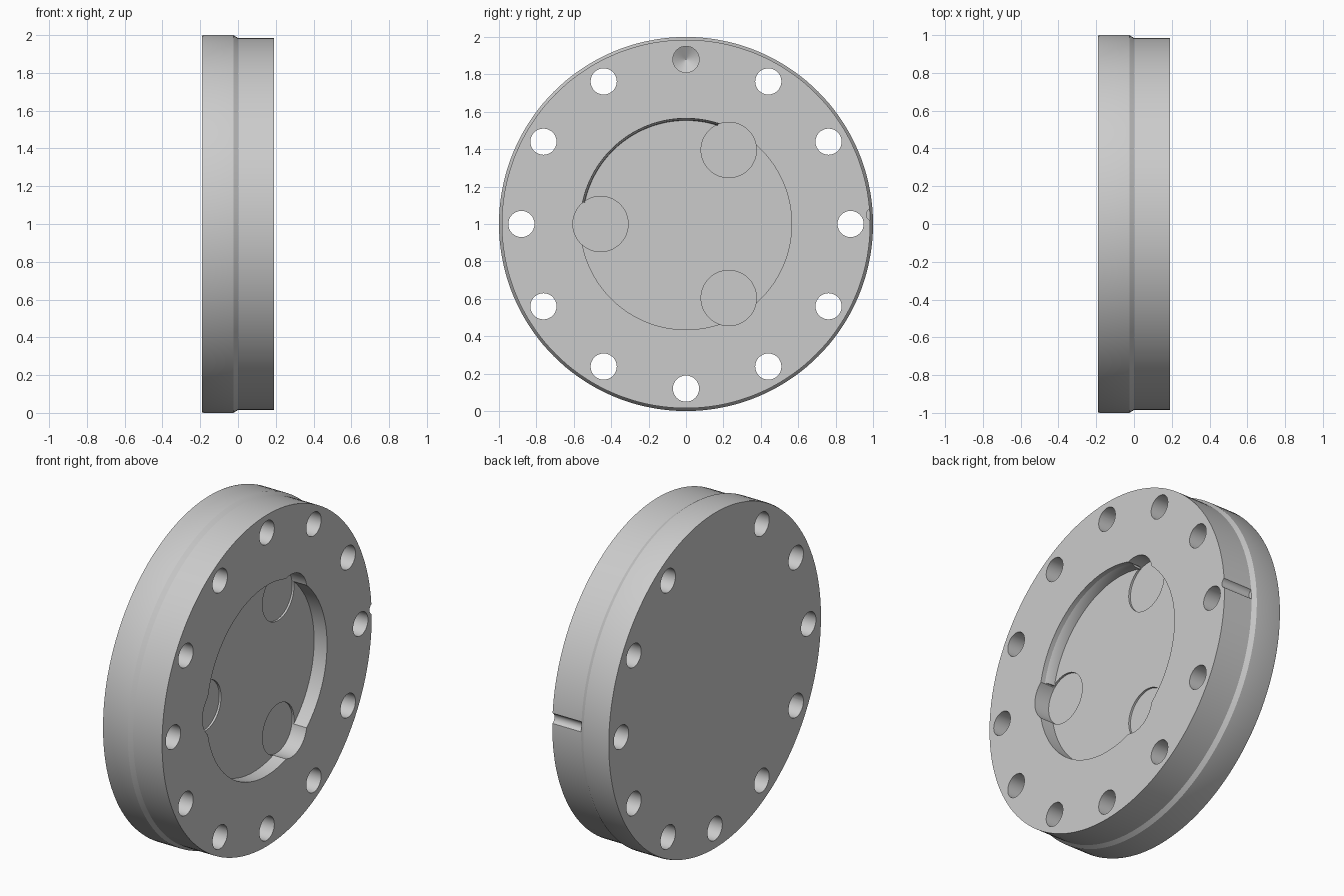
import bpy, bmesh, math

cube = bpy.data.objects.get("Cube")
if cube:
    bpy.data.objects.remove(cube, do_unlink=True)

grey = bpy.data.materials.new("light_grey")
grey.use_nodes = True
colour = (0.6, 0.6, 0.6, 1)
grey.diffuse_color = colour
grey.node_tree.nodes["Principled BSDF"].inputs["Base Color"].default_value = colour


def make_object(name, bm):
    bmesh.ops.recalc_face_normals(bm, faces=bm.faces)
    mesh = bpy.data.meshes.new(name)
    bm.to_mesh(mesh)
    bm.free()
    mesh.materials.append(grey)
    obj = bpy.data.objects.new(name, mesh)
    bpy.context.collection.objects.link(obj)
    return obj


def ring_point(x, r, a, y=0, z=1):
    return (x, y + r * math.cos(a), z + r * math.sin(a))


def turned(name, profile, sides, y=0, z=1):
    """Solid of revolution about the x direction, from (x, radius) pairs."""
    bm = bmesh.new()
    rings = [[bm.verts.new(ring_point(x, r, math.tau * i / sides, y, z))
              for i in range(sides)] for x, r in profile]
    for a, b in zip(rings, rings[1:]):
        for i in range(sides):
            j = (i + 1) % sides
            bm.faces.new((a[i], a[j], b[j], b[i]))
    bm.faces.new(rings[0])
    bm.faces.new(rings[-1])
    return make_object(name, bm)


def arc_strip(name, section, start, end, steps):
    """Solid swept round part of a circle, from a closed (x, radius) section."""
    bm = bmesh.new()
    rows = []
    for s in range(steps + 1):
        a = math.radians(start + (end - start) * s / steps)
        rows.append([bm.verts.new(ring_point(x, r, a)) for x, r in section])
    n = len(section)
    for a, b in zip(rows, rows[1:]):
        for i in range(n):
            j = (i + 1) % n
            bm.faces.new((a[i], a[j], b[j], b[i]))
    bm.faces.new(rows[0])
    bm.faces.new(rows[-1])
    return make_object(name, bm)


def smooth(obj):
    bpy.ops.object.select_all(action="DESELECT")
    obj.select_set(True)
    bpy.context.view_layer.objects.active = obj
    bpy.ops.object.shade_smooth_by_angle(angle=math.radians(20))


def cut(target, cutter):
    cutter.hide_render = True
    mod = target.modifiers.new("cut", "BOOLEAN")
    mod.operation = "DIFFERENCE"
    mod.solver = "EXACT"
    mod.object = cutter
    bpy.context.view_layer.objects.active = target
    bpy.ops.object.modifier_apply(modifier=mod.name)
    bpy.data.objects.remove(cutter, do_unlink=True)


FACE, FLOOR, PIT = 0.19, 0.105, 0.093

# Disc with a slightly smaller shoulder on the pocket side
disc = turned("flange_disc", [(-0.19, 0.997), (-0.18, 1), (-0.025, 1),
                              (0, 0.985), (FACE, 0.985)], 144)

# Round pocket with three slightly deeper lobes
cut(disc, turned("pocket_cutter", [(FLOOR, 0.565), (0.25, 0.565)], 120))
for angle in (60, 180, 300):
    x, y, z = ring_point(0, 0.457, math.radians(angle))
    cut(disc, turned("lobe_cutter", [(PIT, 0.148), (0.25, 0.148)], 48, y, z))

# Bolt circle: the top hole is blind with a drilled point, the rest go through
for k in range(12):
    x, y, z = ring_point(0, 0.88, math.radians(90 + 30 * k))
    if k == 0:
        profile = [(-0.09, 0.001), (-0.05, 0.07), (0.25, 0.07)]
    else:
        profile = [(-0.25, 0.07), (0.25, 0.07)]
    cut(disc, turned("bolt_cutter", profile, 32, y, z))

# Index notch on the rim
cut(disc, turned("notch_cutter", [(0, 0.033), (0.25, 0.033)], 24, 0.997, 1.05))
smooth(disc)

# Sloping bead along one pocket wall
bead = arc_strip("pocket_bead", [(FLOOR - 0.005, 0.57), (FLOOR - 0.005, 0.553),
                                 (FLOOR + 0.03, 0.555), (0.165, 0.566)],
                 72, 168, 40)
smooth(bead)
